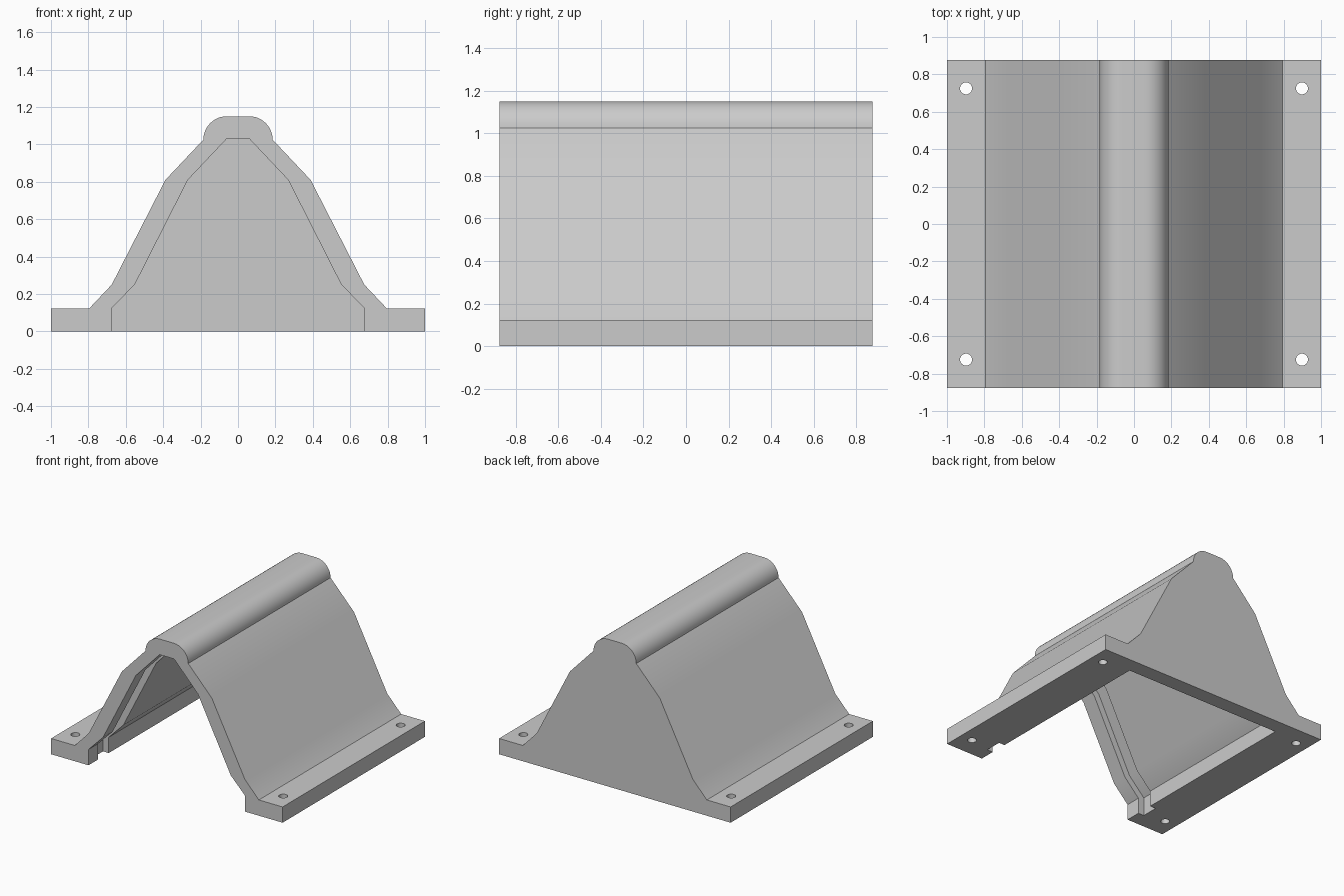
import bpy, bmesh, math

cube = bpy.data.objects.get("Cube")
if cube:
    bpy.data.objects.remove(cube, do_unlink=True)

HALF_DEPTH = 0.878
WALL = 0.12

grey = bpy.data.materials.new("light grey")
grey.use_nodes = True
color = (0.6, 0.6, 0.6, 1)
grey.diffuse_color = color
grey.node_tree.nodes["Principled BSDF"].inputs["Base Color"].default_value = color


def make_object(name, bm):
    bmesh.ops.recalc_face_normals(bm, faces=bm.faces)
    mesh = bpy.data.meshes.new(name)
    bm.to_mesh(mesh)
    bm.free()
    mesh.materials.append(grey)
    obj = bpy.data.objects.new(name, mesh)
    bpy.context.collection.objects.link(obj)
    return obj


def prism(name, half, y0, y1):
    """Mirror a half profile across x = 0 and extrude it along y."""
    points = half + [(-x, z) for x, z in reversed(half)]
    bm = bmesh.new()
    face = bm.faces.new([bm.verts.new((x, y0, z)) for x, z in points])
    new = bmesh.ops.extrude_face_region(bm, geom=[face])["geom"]
    bmesh.ops.translate(bm, vec=(0, y1 - y0, 0),
                        verts=[v for v in new if isinstance(v, bmesh.types.BMVert)])
    return make_object(name, bm)


# Outer shell: flat feet, kinked slopes and a rounded ridge
outer = [(1, 0), (1, 0.123), (0.795, 0.123), (0.675, 0.25), (0.388, 0.81), (0.185, 1.025)]
for i in range(1, 11):
    a = math.radians(9 * i)
    outer.append((0.06 + 0.125 * math.cos(a), 1.025 + 0.125 * math.sin(a)))
shell = prism("ridged_cover", outer, -HALF_DEPTH, HALF_DEPTH)

# Hollow, open at the front and below, closed by the back wall
inner = [(0.677, -0.1), (0.677, 0.123), (0.552, 0.25), (0.268, 0.81), (0.062, 1.028)]
hollow = prism("hollow_cutter", inner, -HALF_DEPTH - 0.1, HALF_DEPTH - WALL)

# Panel slot just behind the front lip
slot_profile = [(0.727, -0.1), (0.727, 0.144), (0.594, 0.279), (0.309, 0.841), (0.084, 1.078)]
slot = prism("slot_cutter", slot_profile, -HALF_DEPTH + WALL, -HALF_DEPTH + 0.25)
cutters = [hollow, slot]

# Screw holes through the feet
for sx in (-1, 1):
    for sy in (-1, 1):
        bm = bmesh.new()
        bmesh.ops.create_cone(bm, cap_ends=True, segments=32, radius1=0.032,
                              radius2=0.032, depth=0.5)
        bmesh.ops.translate(bm, vec=(0.898 * sx, 0.725 * sy, 0.05), verts=bm.verts)
        cutters.append(make_object("hole_cutter", bm))

for cutter in cutters:
    cutter.hide_render = True
    mod = shell.modifiers.new("cut", "BOOLEAN")
    mod.operation = "DIFFERENCE"
    mod.solver = "EXACT"
    mod.object = cutter

# Bake the cuts and remove the cutters
depsgraph = bpy.context.evaluated_depsgraph_get()
baked = bpy.data.meshes.new_from_object(shell.evaluated_get(depsgraph))
shell.modifiers.clear()
shell.data = baked
baked.name = "ridged_cover"
baked.materials.clear()
baked.materials.append(grey)
for face in baked.polygons:
    face.material_index = 0
for cutter in cutters:
    bpy.data.objects.remove(cutter, do_unlink=True)

# Smooth slopes and ridge, sharp corners
bpy.ops.object.select_all(action="DESELECT")
shell.select_set(True)
bpy.context.view_layer.objects.active = shell
bpy.ops.object.shade_smooth_by_angle(angle=math.radians(30))
